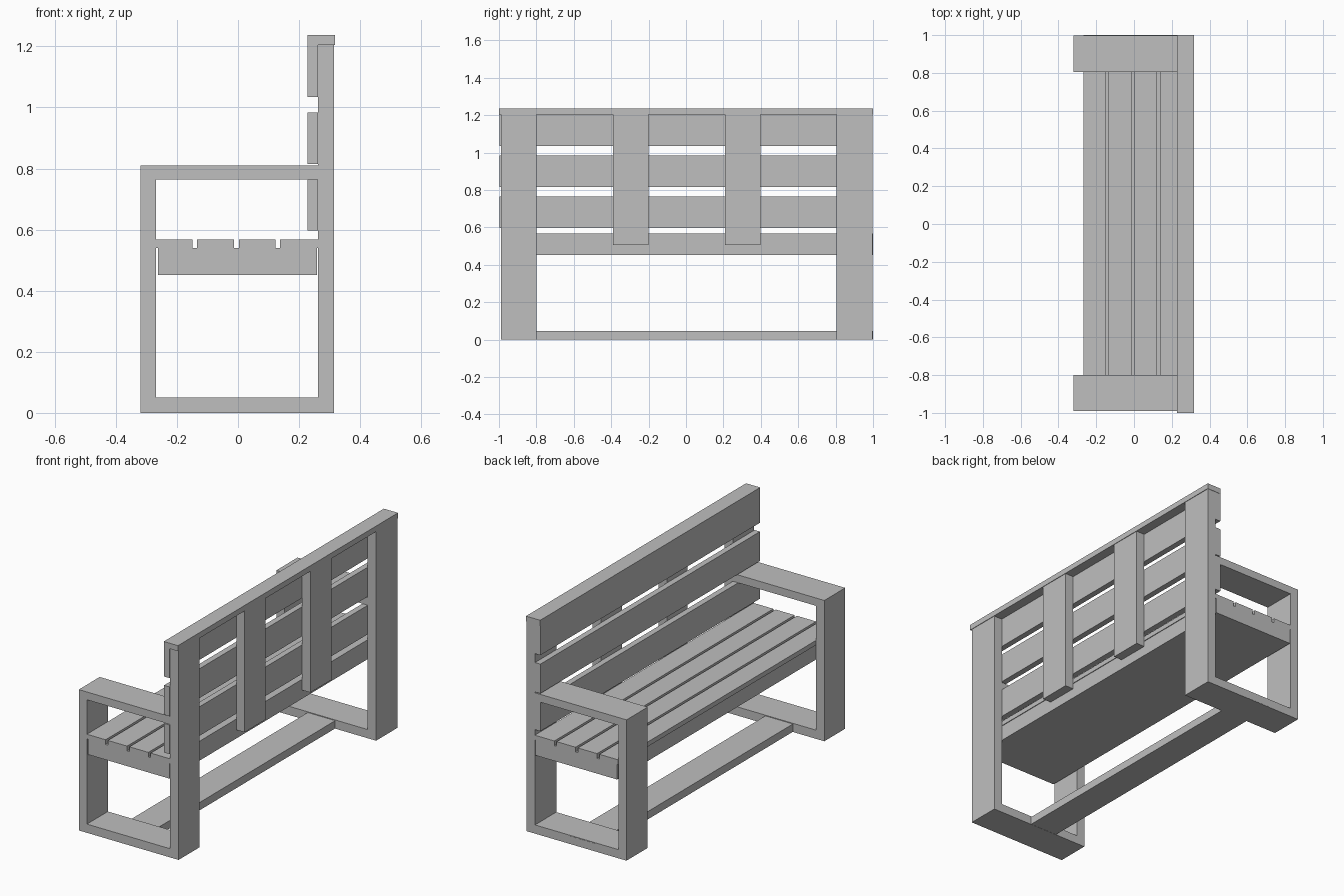
import bpy
import bmesh
from mathutils import Vector

cube = bpy.data.objects.get("Cube")
if cube:
    bpy.data.objects.remove(cube, do_unlink=True)

# One plain grey for the whole bench
grey = bpy.data.materials.new("light_grey")
grey.use_nodes = True
colour = (0.52, 0.52, 0.52, 1)
grey.diffuse_color = colour
grey.node_tree.nodes["Principled BSDF"].inputs["Base Color"].default_value = colour


def prism(name, loops, y0, y1):
    """Extrude x-z outlines (first outer, then holes) along y."""
    bm = bmesh.new()
    edges = []
    for loop in loops:
        verts = [bm.verts.new((x, y0, z)) for x, z in loop]
        edges += [bm.edges.new((verts[i - 1], v)) for i, v in enumerate(verts)]
    bmesh.ops.triangle_fill(bm, edges=edges, use_beauty=True, use_dissolve=False,
                            normal=Vector((0, -1, 0)))
    grown = bmesh.ops.extrude_face_region(bm, geom=bm.faces[:], use_keep_orig=True)
    moved = [g for g in grown["geom"] if isinstance(g, bmesh.types.BMVert)]
    bmesh.ops.translate(bm, verts=moved, vec=(0, y1 - y0, 0))
    bmesh.ops.recalc_face_normals(bm, faces=bm.faces[:])
    mesh = bpy.data.meshes.new(name)
    bm.to_mesh(mesh)
    bm.free()
    mesh.materials.append(grey)
    obj = bpy.data.objects.new(name, mesh)
    bpy.context.collection.objects.link(obj)
    return obj


def rect(x0, x1, z0, z1):
    return [(x0, z0), (x1, z0), (x1, z1), (x0, z1)]


front, back = -0.32, 0.315            # outer faces of the end frames
inner_front, inner_back = -0.268, 0.262
arm_top, post_top = 0.81, 1.205
end_y = 0.99

# End frames: front leg, foot, armrest and tall back post in one outline
frame = [(front, 0), (back, 0), (back, post_top), (inner_back, post_top),
         (inner_back, arm_top), (front, arm_top)]
opening = rect(inner_front, inner_back, 0.05, 0.765)
prism("right_end_frame", [frame, opening], -end_y, -0.80)
prism("left_end_frame", [frame, opening], 0.805, 0.998)

# Seat: solid body with grooves between four boards that overhang slightly
board_z, seat_z = 0.54, 0.567
outline = [(0.258, board_z), (0.258, 0.452), (-0.262, 0.452), (-0.262, board_z),
           (inner_front, board_z), (inner_front, seat_z)]
for groove in (-0.142, -0.005, 0.13):
    a, b = groove - 0.0075, groove + 0.0075
    outline += [(a, seat_z), (a, board_z), (b, board_z), (b, seat_z)]
outline += [(inner_back, seat_z), (inner_back, board_z)]
prism("seat", [outline], -end_y, 1.0)

# Floor stretcher between the frames
prism("floor_stretcher", [rect(-0.12, 0.055, 0.001, 0.046)], -end_y, 0.999)

# Backrest boards and the cap rail on top
slats = {"lower": (0.598, 0.765), "middle": (0.815, 0.984), "upper": (1.035, post_top)}
for label, (z0, z1) in slats.items():
    prism(label + "_back_slat", [rect(0.228, inner_back, z0, z1)], -0.998, 0.998)
prism("cap_rail", [rect(0.228, 0.318, post_top, 1.237)], -1.0, 1.0)

# Upright battens behind the backrest
for label, y in (("right", -0.39), ("left", 0.208)):
    prism(label + "_back_batten", [rect(inner_back, back, 0.505, post_top)], y, y + 0.19)
